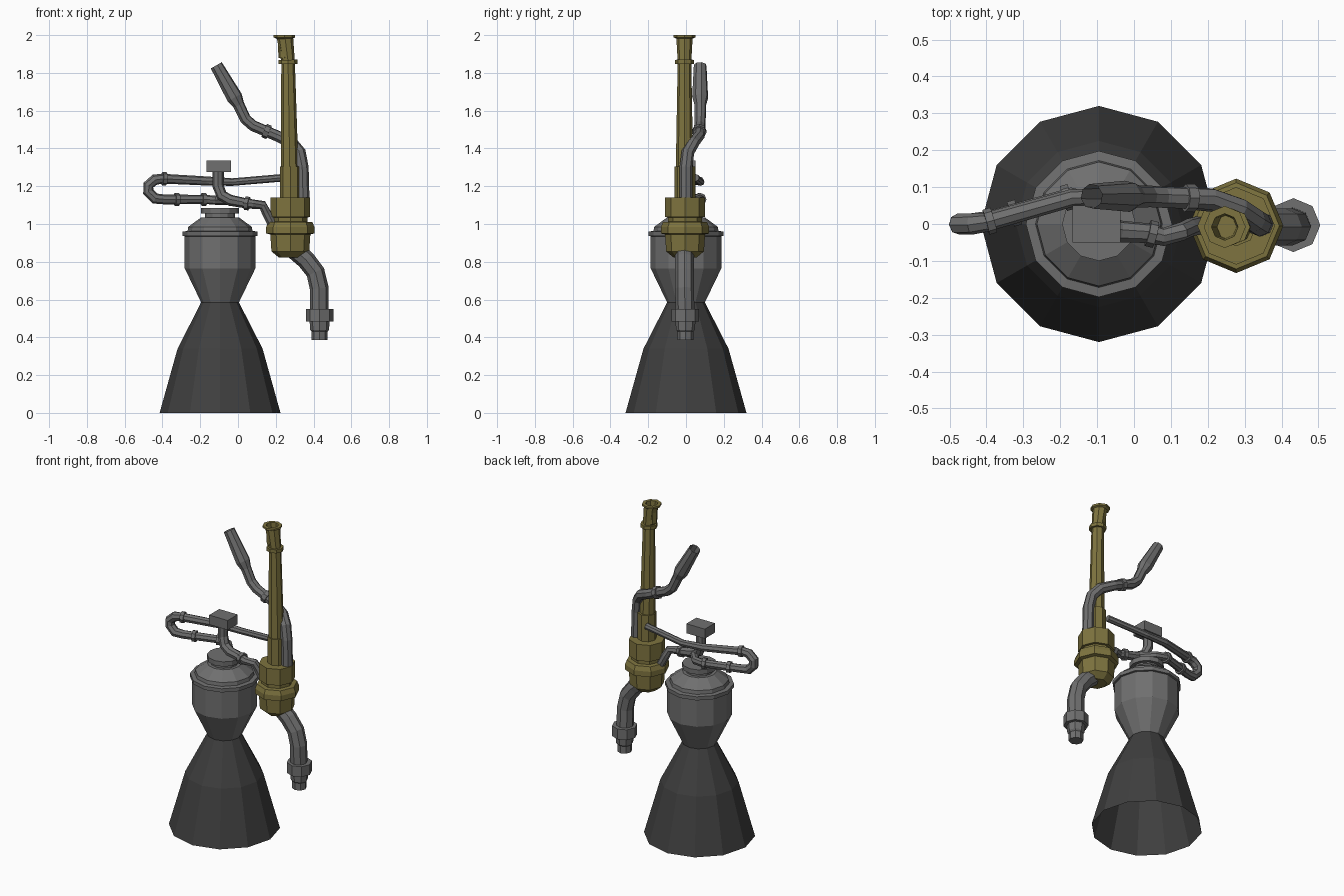
import bpy
import bmesh
from math import cos, sin, tau
from mathutils import Vector

cube = bpy.data.objects.get("Cube")
if cube:
    bpy.data.objects.remove(cube, do_unlink=True)


def make_material(name, colour):
    mat = bpy.data.materials.new(name)
    mat.use_nodes = True
    mat.diffuse_color = (*colour, 1)
    mat.node_tree.nodes["Principled BSDF"].inputs["Base Color"].default_value = (*colour, 1)
    return mat


steel = make_material("steel grey", (0.16, 0.16, 0.16))
brass = make_material("brass", (0.21, 0.175, 0.05))
dark = make_material("dark nozzle metal", (0.05, 0.05, 0.05))


def finish(name, bm, mat, recalc=True):
    if recalc:
        bmesh.ops.recalc_face_normals(bm, faces=bm.faces)
    mesh = bpy.data.meshes.new(name)
    bm.to_mesh(mesh)
    bm.free()
    mesh.materials.append(mat)
    obj = bpy.data.objects.new(name, mesh)
    bpy.context.collection.objects.link(obj)
    return obj


def skin(name, rings, mat, cap_start=True, cap_end=True):
    """Join successive rings of points into one surface."""
    bm = bmesh.new()
    loops = [[bm.verts.new(p) for p in ring] for ring in rings]
    n = len(loops[0])
    for low, high in zip(loops, loops[1:]):
        for i in range(n):
            j = (i + 1) % n
            bm.faces.new((low[i], low[j], high[j], high[i]))
    if cap_start:
        bm.faces.new(loops[0][::-1])
    if cap_end:
        bm.faces.new(loops[-1])
    return finish(name, bm, mat)


def lathe(name, centre, profile, sides, mat, **caps):
    """Turn a profile of (radius, height) about a vertical axis."""
    cx, cy = centre
    rings = [[(cx + r * cos(tau * i / sides), cy + r * sin(tau * i / sides), z)
              for i in range(sides)] for r, z in profile]
    return skin(name, rings, mat, **caps)


def tube(name, path, mat, sides=8, **caps):
    """Sweep a polygon along a path of (x, y, z, radius)."""
    pts = [Vector(p[:3]) for p in path]
    rings, side = [], Vector((0, 1, 0))
    for k, p in enumerate(pts):
        before = (p - pts[k - 1]).normalized() if k else Vector()
        after = (pts[k + 1] - p).normalized() if k + 1 < len(pts) else Vector()
        along = (before + after).normalized()
        side = (side - along * side.dot(along)).normalized()
        other = along.cross(side)
        rings.append([p + path[k][3] * (side * cos(tau * i / sides) + other * sin(tau * i / sides))
                      for i in range(sides)])
    return skin(name, rings, mat, **caps)


def collar(name, path, k, t, radius, mat, half=0.011):
    """Short ring around segment k of a path."""
    a, b = Vector(path[k][:3]), Vector(path[k + 1][:3])
    mid, step = a.lerp(b, t), (b - a).normalized() * half
    tube(name, [(*(mid - step), radius), (*(mid + step), radius)], mat)


# Main engine: open bell, chamber and injector head
axis = (-0.095, 0)
lathe("nozzle_bell", axis, [(0.32, 0), (0.225, 0.34), (0.1, 0.585)], 12, dark,
      cap_start=False, cap_end=False)
lathe("combustion_chamber", axis,
      [(0.1, 0.585), (0.187, 0.765), (0.187, 0.935), (0.198, 0.937), (0.198, 0.96),
       (0.172, 0.963), (0.168, 0.985), (0.1, 1.035)], 12, steel)
lathe("chamber_neck", axis, [(0.08, 1.03), (0.08, 1.055), (0.1, 1.055), (0.1, 1.085)], 12, steel)

# Valve block
bm = bmesh.new()
bmesh.ops.create_cube(bm, size=1)
for v in bm.verts:
    v.co = (v.co.x * 0.13 - 0.102, v.co.y * 0.1, v.co.z * 0.06 + 1.305)
finish("valve_block", bm, steel)

# Valve pipe from the block to the pump
valve_path = [(-0.105, 0, 1.29, 0.03), (-0.105, 0, 1.2, 0.03), (-0.085, -0.01, 1.15, 0.03),
              (-0.04, -0.02, 1.125, 0.03), (0.04, -0.025, 1.11, 0.027), (0.08, -0.035, 1.105, 0.025),
              (0.13, -0.02, 1.1, 0.025), (0.15, -0.01, 1.06, 0.025), (0.19, 0, 0.98, 0.025)]
tube("valve_pipe", valve_path, steel)
collar("valve_pipe_collar", valve_path, 4, 0.2, 0.036, steel)

# Looped feed line
loop_path = [(0.24, 0.05, 1.245, 0.02), (-0.03, 0.078, 1.222, 0.02), (-0.17, 0.07, 1.228, 0.024),
             (-0.4, 0.005, 1.24, 0.026), (-0.44, 0, 1.235, 0.029), (-0.475, 0, 1.205, 0.029),
             (-0.475, 0, 1.17, 0.029), (-0.44, 0, 1.135, 0.029), (-0.39, 0.01, 1.13, 0.026),
             (-0.17, 0.075, 1.13, 0.024), (-0.11, 0.06, 1.125, 0.024), (-0.05, -0.01, 1.125, 0.024)]
tube("loop_pipe", loop_path, steel)
for k, t in ((2, 0.96), (8, 0.3), (8, 0.95)):
    collar("loop_pipe_collar", loop_path, k, t, 0.035, steel)

# Turbopump body
pump = (0.277, -0.005)
lathe("pump_body", pump,
      [(0.06, 0.822), (0.1, 0.855), (0.106, 0.945), (0.128, 0.95), (0.128, 0.983), (0.117, 1.01),
       (0.09, 1.012), (0.09, 1.035), (0.105, 1.037), (0.105, 1.14), (0.055, 1.14), (0.055, 1.305)],
      8, brass)

# Tall brass pipe with flared, hollow mouth
inlet_path = [(0.274, -0.008, 1.29, 0.046), (0.265, -0.008, 1.86, 0.036), (0.249, -0.008, 1.985, 0.043),
              (0.247, -0.008, 1.987, 0.057), (0.246, -0.008, 2, 0.057), (0.2461, -0.008, 1.9985, 0.036)]
mast_path = inlet_path[:3]
tube("inlet_mast", mast_path, brass, cap_end=False)
lathe("inlet_mouth", (0.246, -0.008), [(0.04, 1.98), (0.057, 1.988), (0.057, 2), (0.036, 2), (0.032, 1.88)],
      8, brass, cap_start=False)
collar("inlet_collar", mast_path, 0, 0.997, 0.05, brass)

# Lower outlet pipe with its coupling
tube("outlet_pipe", [(0.29, -0.008, 0.87, 0.05), (0.36, -0.008, 0.81, 0.05), (0.41, -0.008, 0.745, 0.05),
                     (0.43, -0.008, 0.66, 0.05), (0.43, -0.005, 0.54, 0.05)], steel)
lathe("outlet_coupling", (0.432, -0.003),
      [(0.073, 0.55), (0.073, 0.485), (0.053, 0.485), (0.05, 0.44), (0.042, 0.43), (0.042, 0.385)], 8, steel)

# Turbine exhaust rising beside the mast and ending in an open muzzle
exhaust_path = [(0.345, 0, 1.11, 0.034), (0.34, 0, 1.3, 0.034), (0.325, 0.01, 1.38, 0.034),
                (0.285, 0.04, 1.43, 0.032), (0.21, 0.068, 1.465, 0.03), (0.08, 0.073, 1.52, 0.03),
                (0.04, 0.075, 1.555, 0.03), (0.004, 0.075, 1.63, 0.031), (-0.018, 0.075, 1.67, 0.043),
                (-0.115, 0.075, 1.84, 0.034)]
tube("exhaust_pipe", exhaust_path, steel, cap_end=False)
collar("exhaust_collar", exhaust_path, 4, 0.45, 0.038, steel, 0.014)
